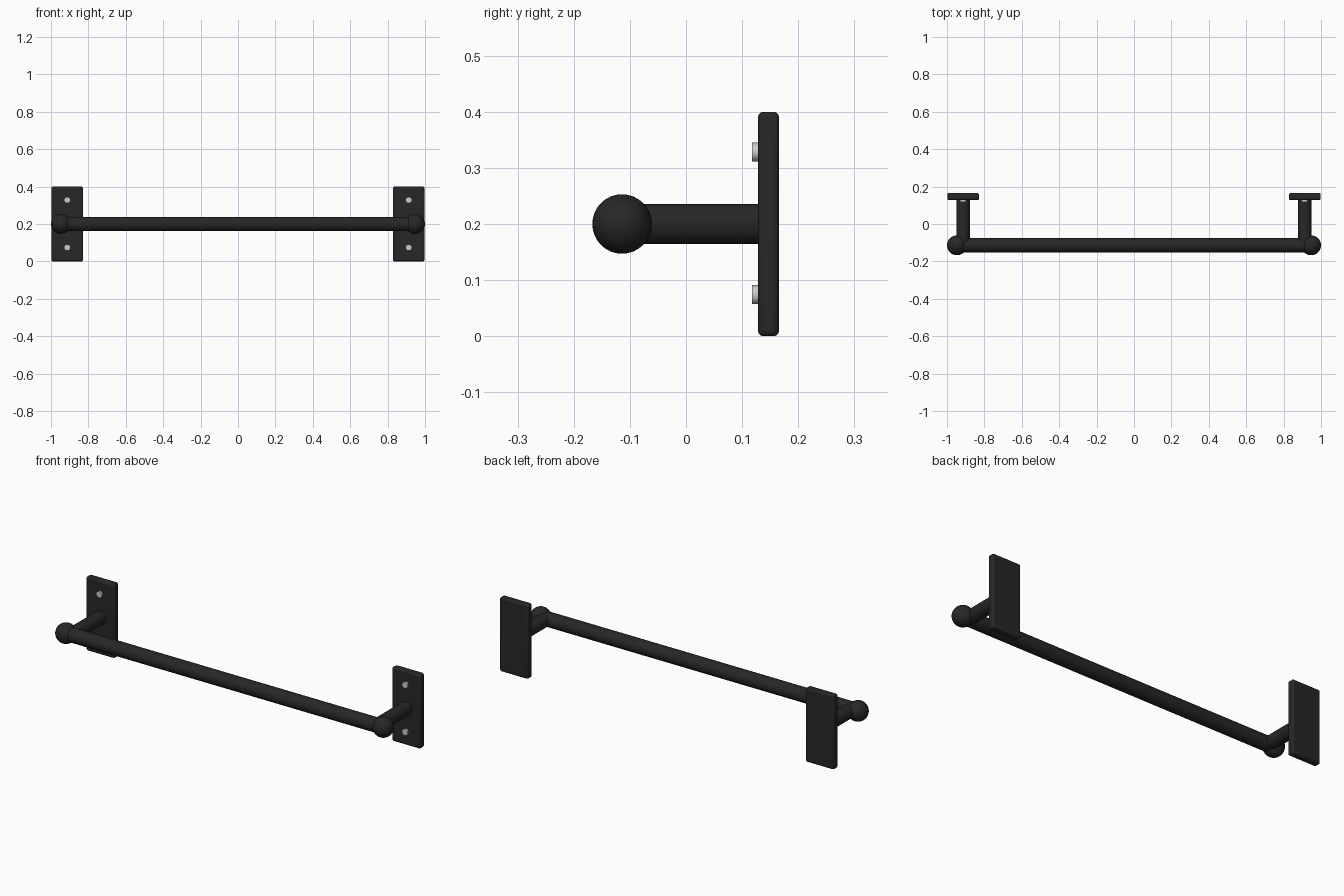
import bpy
from math import pi, radians

if "Cube" in bpy.data.objects:
    bpy.data.objects.remove(bpy.data.objects["Cube"])


def material(name, color):
    m = bpy.data.materials.new(name)
    m.diffuse_color = color
    m.use_nodes = True
    m.node_tree.nodes["Principled BSDF"].inputs["Base Color"].default_value = m.diffuse_color
    return m


BLACK = material("black_metal", (0.022, 0.02, 0.018, 1))
STEEL = material("steel", (0.55, 0.56, 0.56, 1))
BAR_Y, MID_Z, POST_X = -0.114, 0.2, 0.913


def finish(name, mat):
    ob = bpy.context.object
    ob.name = name
    ob.data.materials.append(mat)
    bpy.ops.object.shade_smooth_by_angle(angle=radians(35))
    return ob


def cylinder(name, radius, length, loc, rot, mat, sides=32):
    bpy.ops.mesh.primitive_cylinder_add(vertices=sides, radius=radius, depth=length,
                                        location=loc, rotation=rot)
    return finish(name, mat)


# long rail
cylinder("rail", 0.038, 1.89, (0, BAR_Y, MID_Z), (0, pi / 2, 0), BLACK)

for side, s in (("left", -1), ("right", 1)):
    # ball end cap
    bpy.ops.mesh.primitive_uv_sphere_add(segments=32, ring_count=16, radius=0.053,
                                         location=(s * 0.947, BAR_Y, MID_Z))
    finish(side + "_end_ball", BLACK)

    # standoff post
    y0, y1 = BAR_Y, 0.135
    cylinder(side + "_post", 0.036, y1 - y0, (s * POST_X, (y0 + y1) / 2, MID_Z),
             (pi / 2, 0, 0), BLACK)

    # wall plate with rounded edges
    bpy.ops.mesh.primitive_cube_add(size=1, location=(s * POST_X, 0.147, MID_Z))
    plate = bpy.context.object
    plate.scale = (0.17, 0.038, 0.4)
    bpy.ops.object.transform_apply(location=False, rotation=False, scale=True)
    bevel = plate.modifiers.new("rounded_edges", 'BEVEL')
    bevel.width = 0.01
    bevel.segments = 3
    finish(side + "_wall_plate", BLACK)

    # screw heads
    for level, z in (("lower", 0.074), ("upper", 0.328)):
        cylinder(f"{side}_{level}_screw", 0.017, 0.022, (s * POST_X, 0.129, z),
                 (pi / 2, 0, 0), STEEL, 16)
